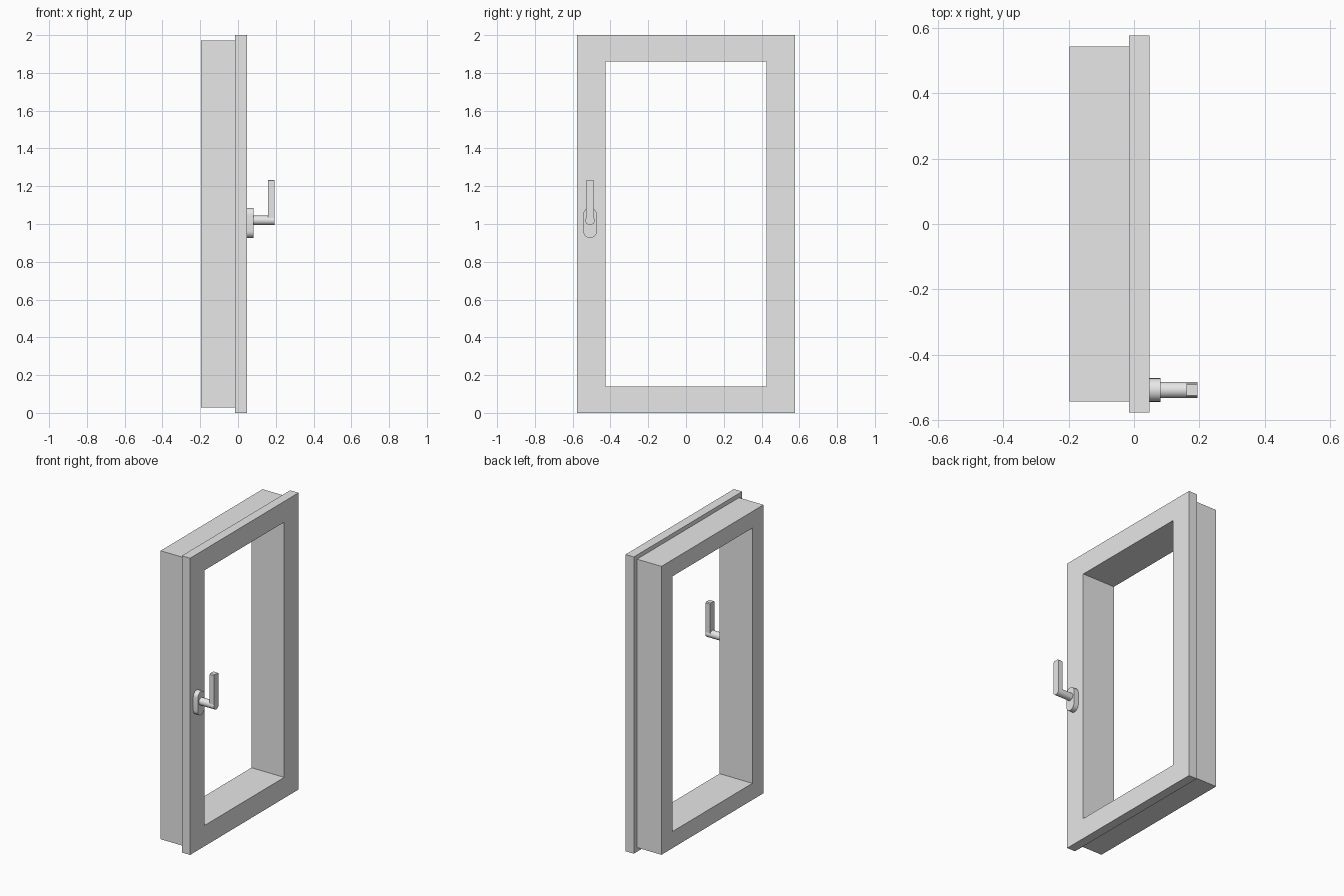
import bpy, bmesh, math

cube = bpy.data.objects.get("Cube")
if cube:
    bpy.data.objects.remove(cube, do_unlink=True)

grey = bpy.data.materials.new("light_grey")
grey.use_nodes = True
grey.diffuse_color = (0.8, 0.8, 0.8, 1)
grey.node_tree.nodes["Principled BSDF"].inputs["Base Color"].default_value = (0.8, 0.8, 0.8, 1)


def finish(name, bm, smooth=False):
    """Turn a bmesh into a named object with the grey material."""
    bmesh.ops.recalc_face_normals(bm, faces=bm.faces)
    mesh = bpy.data.meshes.new(name)
    bm.to_mesh(mesh)
    bm.free()
    mesh.materials.append(grey)
    obj = bpy.data.objects.new(name, mesh)
    bpy.context.collection.objects.link(obj)
    if smooth:
        bpy.ops.object.select_all(action="DESELECT")
        obj.select_set(True)
        bpy.context.view_layer.objects.active = obj
        bpy.ops.object.shade_smooth_by_angle(angle=math.radians(35))
    return obj


def prism(name, outline, x0, x1):
    """Extrude a (y, z) outline along x."""
    bm = bmesh.new()
    ends = [[bm.verts.new((x, y, z)) for y, z in outline] for x in (x0, x1)]
    n = len(outline)
    for ring in ends:
        bm.faces.new(ring)
    for i in range(n):
        j = (i + 1) % n
        bm.faces.new((ends[0][i], ends[0][j], ends[1][j], ends[1][i]))
    return finish(name, bm, True)


def stadium(y, z, r, half_straight, steps=12):
    """Upright rounded slot outline; a circle when half_straight is zero."""
    points = []
    for side in (1, -1):
        for i in range(steps + (half_straight > 0)):
            a = math.pi * i / steps + (0 if side > 0 else math.pi)
            points.append((y + r * math.cos(a), z + side * half_straight + r * math.sin(a)))
    return points


# Window frame: stepped profile (x, half width, half height) carried round four corners
OUTER, STEP, INNER = (0.577, 1.0), (0.543, 0.972), (0.425, 0.86)
BACK, LIP, FRONT = -0.197, -0.015, 0.047
profile = [(BACK, *INNER), (BACK, *STEP), (LIP, *STEP),
           (LIP, *OUTER), (FRONT, *OUTER), (FRONT, *INNER)]
bm = bmesh.new()
corners = [[bm.verts.new((x, sy * hy, 1 + sz * hz)) for x, hy, hz in profile]
           for sy, sz in ((-1, -1), (1, -1), (1, 1), (-1, 1))]
for c in range(4):
    a, b = corners[c], corners[(c + 1) % 4]
    for i in range(len(profile)):
        j = (i + 1) % len(profile)
        bm.faces.new((a[i], a[j], b[j], b[i]))
finish("window_frame", bm)

# Handle: rounded plate, round spindle and upright lever
HANDLE_Y, SPINDLE_Z, TIP = -0.508, 1.019, 0.194
prism("handle_plate", stadium(HANDLE_Y, 1.006, 0.036, 0.044), FRONT, 0.081)
prism("handle_spindle", stadium(HANDLE_Y, SPINDLE_Z, 0.025, 0), 0.081, TIP)

w, c, top = 0.022, 0.005, 1.234
lever = [(-w, SPINDLE_Z), (w, SPINDLE_Z), (w, top - c), (w - c, top), (c - w, top), (-w, top - c)]
prism("handle_lever", [(HANDLE_Y + y, z) for y, z in lever], 0.16, TIP)
